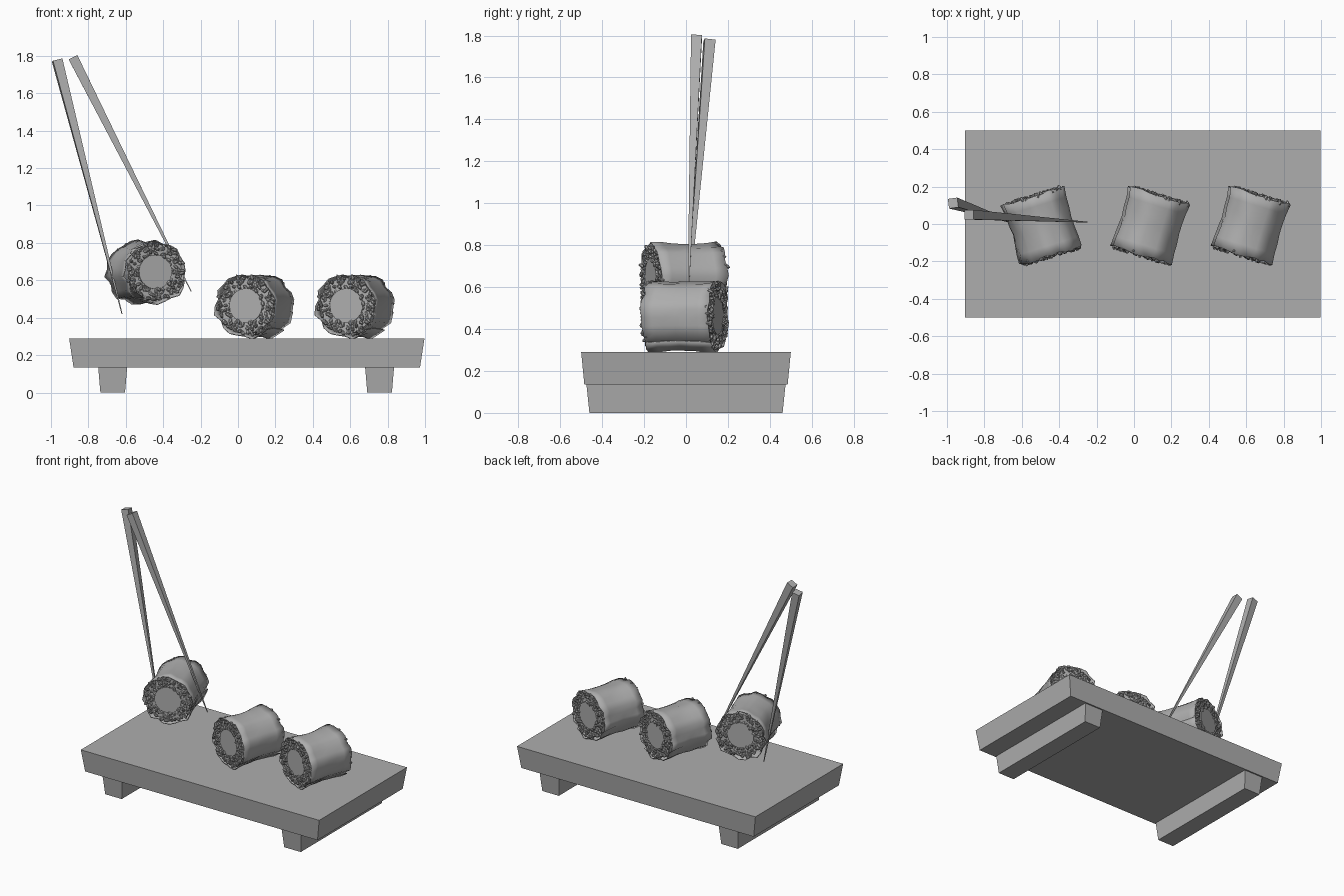
import bpy, bmesh, math, random
from mathutils import Vector, Matrix

cube = bpy.data.objects.get("Cube")
if cube:
    bpy.data.objects.remove(cube, do_unlink=True)

GREY = (0.42, 0.42, 0.42, 1)
grey = bpy.data.materials.new("plain_grey")
grey.use_nodes = True
grey.diffuse_color = GREY
grey.node_tree.nodes["Principled BSDF"].inputs["Base Color"].default_value = GREY


def link(name, mesh):
    obj = bpy.data.objects.new(name, mesh)
    bpy.context.collection.objects.link(obj)
    return obj


def to_mesh(name, bm):
    bmesh.ops.recalc_face_normals(bm, faces=bm.faces)
    mesh = bpy.data.meshes.new(name)
    bm.to_mesh(mesh)
    bm.free()
    mesh.materials.append(grey)
    return mesh


def taper(name, size, scale, z0, z1):
    """Box whose top is size and whose bottom is size times scale."""
    bm = bmesh.new()
    bmesh.ops.create_cube(bm, size=1)
    for v in bm.verts:
        top = v.co.z > 0
        v.co.x *= size[0] * (1 if top else scale[0])
        v.co.y *= size[1] * (1 if top else scale[1])
        v.co.z = z1 if top else z0
    return link(name, to_mesh(name, bm))


# Serving board and its two cross feet
board = taper("board", (1.9, 1.0), (0.975, 0.97), 0.135, 0.29)
board.location.x = 0.047
for name, x in (("right_foot", -0.67), ("left_foot", 0.757)):
    foot = taper(name, (0.155, 0.95), (0.85, 0.97), 0, 0.137)
    foot.location.x = x

# Chopsticks, thin at the tip
for name, top, tip, spin in (
        ("right_chopstick", (-0.967, 0.112, 1.777), (-0.62, 0.0, 0.42), 8),
        ("left_chopstick", (-0.882, 0.05, 1.792), (-0.25, 0.01, 0.54), 0)):
    top, tip = Vector(top), Vector(tip)
    axis = top - tip
    stick = taper(name, (0.052, 0.052), (0.08, 0.08), 0, axis.length)
    z = axis.normalized()
    x = Vector((0, 1, 0)).cross(z).normalized()
    turn = Matrix((x, z.cross(x), z)).transposed().to_4x4()
    stick.matrix_world = Matrix.Translation(tip) @ turn @ Matrix.Rotation(math.radians(spin), 4, 'Z')


def wrap_mesh():
    """Crinkled seaweed sheet wound slightly past a full turn along y."""
    rng = random.Random(4)
    bm = bmesh.new()
    cols, rows = 27, 6
    grid = []
    for i in range(cols + 1):
        a = i / cols * math.tau * 1.07
        bump = rng.uniform(-0.006, 0.007)
        line = []
        for j in range(rows + 1):
            t = 2 * j / rows - 1
            r = 0.157 + 0.004 * i / cols + 0.009 * t * t
            r += 0.004 * math.cos(8 * a) + bump * (0.4 + abs(t)) + rng.uniform(-0.003, 0.003)
            y = 0.166 * t
            if abs(t) == 1:
                y += rng.uniform(-0.007, 0.007)
            line.append(bm.verts.new((r * math.cos(a), y, r * math.sin(a))))
        grid.append(line)
    for p, q in zip(grid, grid[1:]):
        for j in range(rows):
            bm.faces.new((p[j], q[j], q[j + 1], p[j + 1]))
    return to_mesh("seaweed_wrap", bm)


def lying_cylinder(name, radius, length, sides):
    bm = bmesh.new()
    bmesh.ops.create_cone(bm, cap_ends=True, segments=sides, radius1=radius, radius2=radius,
                          depth=length, matrix=Matrix.Rotation(math.pi / 2, 4, 'X'))
    return to_mesh(name, bm)


def rice_mesh():
    """Faceted grains packed in a ring at both ends."""
    rng = random.Random(7)
    bm = bmesh.new()
    for side in (-1, 1):
        for ring, count in ((0.099, 24), (0.12, 30), (0.141, 34), (0.152, 26)):
            for k in range(count):
                a = (k + rng.random()) / count * math.tau
                r = ring + rng.uniform(-0.008, 0.008)
                place = Matrix.Translation((r * math.cos(a), side * rng.uniform(0.154, 0.17),
                                            r * math.sin(a)))
                spin = Matrix.Rotation(rng.uniform(0, math.tau), 4,
                                       Vector([rng.uniform(-1, 1) for _ in range(3)]).normalized())
                shape = Matrix.Diagonal((rng.uniform(0.014, 0.02), 0.01, 0.01, 1))
                bmesh.ops.create_icosphere(bm, subdivisions=1, radius=1,
                                           matrix=place @ spin @ shape)
    return to_mesh("rice_grains", bm)


wrap = wrap_mesh()
wrap.shade_smooth()
parts = (("seaweed_wrap", wrap),
         ("rice_core", lying_cylinder("rice_core", 0.15, 0.315, 24)),
         ("rice_grains", rice_mesh()),
         ("filling", lying_cylinder("filling", 0.092, 0.335, 20)))

# Three rolls: one held up by the chopsticks, two on the board
for label, place, yaw, spin in (("held", (-0.49, -0.01, 0.645), 17, 40),
                                ("middle", (0.09, -0.008, 0.465), -17, 75),
                                ("left", (0.627, -0.008, 0.465), -17, 75)):
    pose = (Matrix.Translation(place) @ Matrix.Rotation(math.radians(yaw), 4, 'Z')
            @ Matrix.Rotation(math.radians(spin), 4, 'Y'))
    for part, mesh in parts:
        obj = link(label + "_" + part, mesh)
        obj.matrix_world = pose
        if part == "seaweed_wrap":
            thick = obj.modifiers.new("thickness", 'SOLIDIFY')
            thick.thickness = 0.005
            thick.offset = 0
